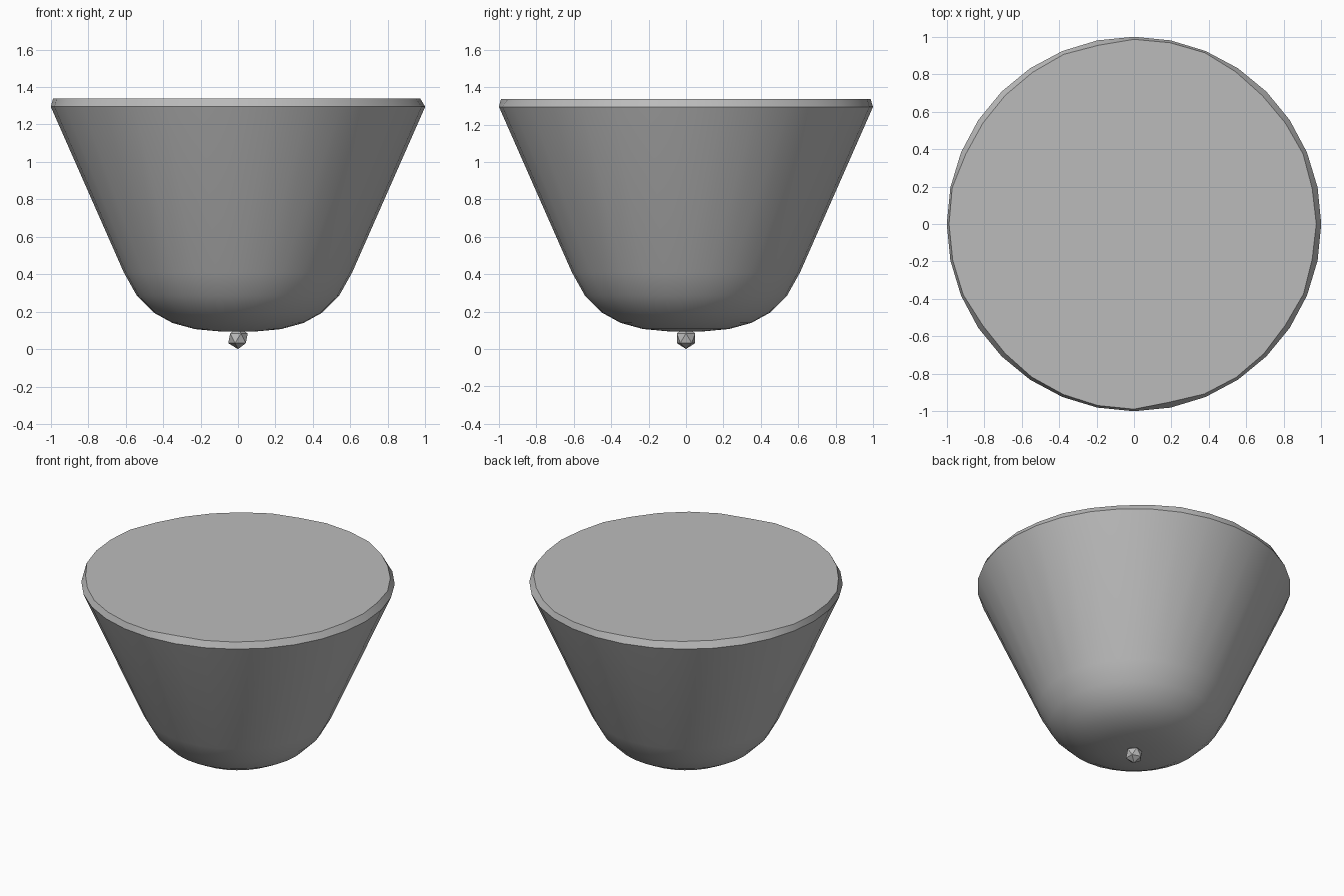
import bpy
import math
import random

random.seed(4)
if "Cube" in bpy.data.objects:
    bpy.data.objects.remove(bpy.data.objects["Cube"], do_unlink=True)


def make_material(name, value):
    mat = bpy.data.materials.new(name)
    mat.use_nodes = True
    colour = (value, value, value, 1)
    mat.diffuse_color = colour
    mat.node_tree.nodes["Principled BSDF"].inputs["Base Color"].default_value = colour
    return mat


grey = make_material("plain grey", 0.5)
SIDES = 32


def lathe(name, profile, wobble):
    """Revolve a profile from bottom to top; the last ring is slightly uneven."""
    verts, faces = [], []
    for i, (radius, z) in enumerate(profile):
        for s in range(SIDES):
            a = math.tau * s / SIDES
            r = radius
            if i == len(profile) - 1:
                r += random.uniform(-wobble, wobble)
            verts.append((r * math.cos(a), r * math.sin(a), z))
    for i in range(len(profile) - 1):
        for s in range(SIDES):
            t = (s + 1) % SIDES
            low, high = i * SIDES, (i + 1) * SIDES
            faces.append((low + s, low + t, high + t, high + s))
    faces.append(tuple(reversed(range(SIDES))))
    faces.append(tuple(range(len(verts) - SIDES, len(verts))))
    mesh = bpy.data.meshes.new(name)
    mesh.from_pydata(verts, [], faces)
    obj = bpy.data.objects.new(name, mesh)
    bpy.context.collection.objects.link(obj)
    mesh.materials.append(grey)
    return obj


# Tapered bowl with a rounded base and a closed, chamfered top
bowl = lathe("bowl", [
    (0.10, 0.095), (0.23, 0.107), (0.35, 0.14), (0.45, 0.195), (0.54, 0.285),
    (0.61, 0.41), (1.0, 1.295), (0.98, 1.338)], 0.012)
bpy.ops.object.select_all(action="DESELECT")
bowl.select_set(True)
bpy.context.view_layer.objects.active = bowl
bpy.ops.object.shade_smooth_by_angle(angle=math.radians(30))

# Small faceted knob under the base
bpy.ops.mesh.primitive_ico_sphere_add(subdivisions=1, radius=0.058, location=(0, 0, 0.058))
knob = bpy.context.object
knob.name = "bottom_knob"
knob.data.materials.append(grey)
